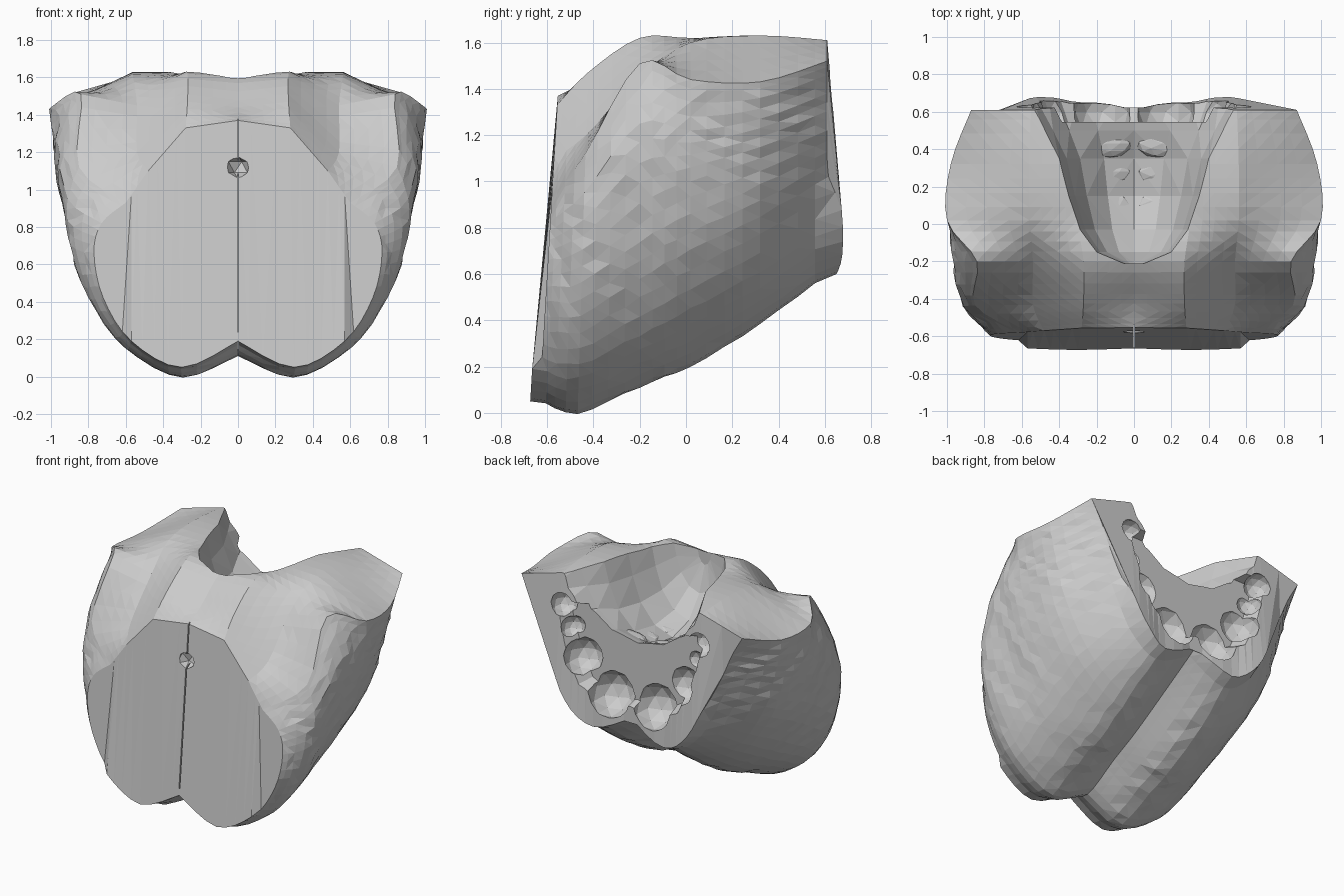
import bpy, bmesh, math, random
from mathutils import Vector

if "Cube" in bpy.data.objects:
    bpy.data.objects.remove(bpy.data.objects["Cube"])

random.seed(4)


def make_object(name, bm):
    bmesh.ops.recalc_face_normals(bm, faces=bm.faces)
    me = bpy.data.meshes.new(name)
    bm.to_mesh(me)
    bm.free()
    ob = bpy.data.objects.new(name, me)
    bpy.context.collection.objects.link(ob)
    return ob


def spline(pts, steps, smooth_to=None):
    # Catmull-Rom through points; straight segments after index smooth_to
    out = []
    last = len(pts) - 1
    end = last if smooth_to is None else smooth_to
    for i in range(last):
        a, b = pts[i], pts[i + 1]
        before, after = pts[max(i - 1, 0)], pts[min(i + 2, end)]
        for k in range(steps):
            t = k / steps
            if i >= end:
                out.append(a.lerp(b, t))
            else:
                m0, m1 = (b - before) / 2, (after - a) / 2
                out.append(a * (2*t**3 - 3*t*t + 1) + m0 * (t**3 - 2*t*t + t)
                           + b * (3*t*t - 2*t**3) + m1 * (t**3 - t*t))
    return out + [pts[last]]


def loft(name, rings):
    bm = bmesh.new()
    vs = [[bm.verts.new(p) for p in r] for r in rings]
    n = len(vs[0])
    for a, b in zip(vs, vs[1:]):
        for i in range(n):
            j = (i + 1) % n
            bm.faces.new((a[i], a[j], b[j], b[i]))
    bm.faces.new(vs[0])
    bm.faces.new(vs[-1][::-1])
    bmesh.ops.triangulate(bm, faces=bm.faces[:])
    return make_object(name, bm)


def mirrored(half):
    return half + [Vector((-p.x, p.y, p.z)) for p in half[-2:0:-1]]


def blob(name, loc, size, sub=2):
    bm = bmesh.new()
    bmesh.ops.create_icosphere(bm, subdivisions=sub, radius=1)
    for v in bm.verts:
        v.co = Vector([c + d * s for c, d, s in zip(loc, v.co, size)])
    return make_object(name, bm)


def box(name, loc, size):
    bm = bmesh.new()
    bmesh.ops.create_cube(bm, size=1)
    for v in bm.verts:
        v.co = Vector([c + d * s for c, d, s in zip(loc, v.co, size)])
    return make_object(name, bm)


def combine(target, other, op):
    other.hide_render = True
    mod = target.modifiers.new(op.lower(), 'BOOLEAN')
    mod.operation, mod.object, mod.solver = op, other, 'EXACT'
    bpy.context.view_layer.objects.active = target
    bpy.ops.object.modifier_apply(modifier=mod.name)
    bpy.data.objects.remove(other)


# Half sections (x, z) from underside centre, round the shoulder, to top centre
SECTIONS = {
    -.60: [(0, .19), (.3, .05), (.57, .19), (.72, .42), (.77, .66), (.73, .82), (.6, .93), (.48, 1.1), (.28, 1.33), (0, 1.37)],
    -.45: [(0, .11), (.3, 0), (.6, .15), (.8, .42), (.89, .7), (.91, .95), (.85, 1.12), (.54, 1.2), (.27, 1.47), (0, 1.44)],
    -.20: [(0, .25), (.3, .11), (.62, .27), (.83, .58), (.93, .9), (.96, 1.25), (.84, 1.51), (.54, 1.45), (.27, 1.62), (0, 1.6)],
    .02: [(0, .36), (.3, .2), (.62, .38), (.85, .7), (.95, 1.0), (.985, 1.22), (1, 1.44), (.56, 1.6), (.3, 1.62), (0, 1.6)],
    .32: [(0, .54), (.3, .38), (.6, .54), (.82, .85), (.91, 1.1), (.95, 1.27), (.98, 1.43), (.56, 1.63), (.3, 1.63), (0, 1.62)],
    .61: [(0, .72), (.28, .6), (.48, .74), (.62, 1.02), (.72, 1.22), (.79, 1.38), (.87, 1.52), (.55, 1.61), (.3, 1.6), (0, 1.6)],
}
halves = []
for y, sec in SECTIONS.items():
    lean = .06 if y < -.5 else .03 if y < -.4 else 0
    halves.append(spline([Vector((x, y + lean * (z - .6), z)) for x, z in sec], 4, 6))
columns = [spline(list(c), 4) for c in zip(*halves)]

# Striated outer wall: ridges running up and back along the shell
ridge = [random.uniform(-.008, .008) for _ in range(90)]
for i, col in enumerate(columns):
    if 2 < i < 23:
        for j, p in enumerate(col[1:-1], 1):
            d = ridge[i + 2 * j] + random.uniform(-.002, .002)
            p.x += d
            p.z += d * .8 * (p.z < 1)
    # lower front lip and rear rim bulge
    if col[0].z < .2:
        col[0].y -= .04
    rear = col[-1]
    rear.y += .068 * math.exp(-((rear.z - .77) / .2) ** 4) * min(1, rear.x / .25)
    if i in (0, len(columns) - 1):
        for p in col:
            p.x = 0
rings = [mirrored([c[j] for c in columns]) for j in range(len(columns[0]))]
body = loft("body_shell", rings)

# Recessed rear wall, leaving a thin rim
wall = [Vector((x, 0, z)) for x, z in ((0, .79), (.2, .75), (.4, .87), (.5, 1.08), (.57, 1.3), (.6, 1.45), (0, 1.45))]
wall_rings = []
for y, s in ((.545, .88), (.8, 1.1)):
    wall_rings.append(mirrored([Vector((p.x * s, y, 1.1 + (p.z - 1.1) * s)) for p in wall]))
combine(body, loft("wall_cutter", wall_rings), 'DIFFERENCE')

# Bowl hollow in the top: y, rim half width, floor height
bowl = [(-.21, .06, 1.5), (-.15, .2, 1.32), (-.03, .29, 1.17), (.15, .35, 1.12),
        (.35, .4, 1.15), (.5, .48, 1.22), (.8, .66, 1.3)]
bowl_rings = []
for y, w, f in bowl:
    half = [Vector((w * x, y, f + (1.63 - f) * h)) for x, h in
            ((0, 0), (.4, .1), (.72, .36), (.9, .7), (1, 1), (1.05, 1.4))]
    bowl_rings.append(mirrored(half + [Vector((0, y, 1.9))]))
combine(body, loft("bowl_cutter", bowl_rings), 'DIFFERENCE')

# Low swellings on the bowl floor and scoops along the rear wall
for s in (1, -1):
    for y, z in ((.1, 1.12), (.28, 1.13), (.43, 1.18)):
        combine(body, blob("bowl_bump", (s * .15, y, z), (.14, .08, .05), 2), 'UNION')
    for x, y, z, r in ((.17, .6, .84, .16), (.39, .6, 1.05, .13), (.47, .6, 1.24, .08), (.54, .6, 1.39, .09)):
        combine(body, blob("scoop", (s * x, y, z), (r, r * 1.1, r), 2), 'DIFFERENCE')

# Centre seam on the front and a small diamond socket
combine(body, box("seam_cutter", (0, -.6, .8), (.008, .12, 1.4)), 'DIFFERENCE')
combine(body, blob("socket", (0, -.6, 1.12), (.07, .09, .065), 1), 'DIFFERENCE')

for p in body.data.polygons:
    p.use_smooth = False
